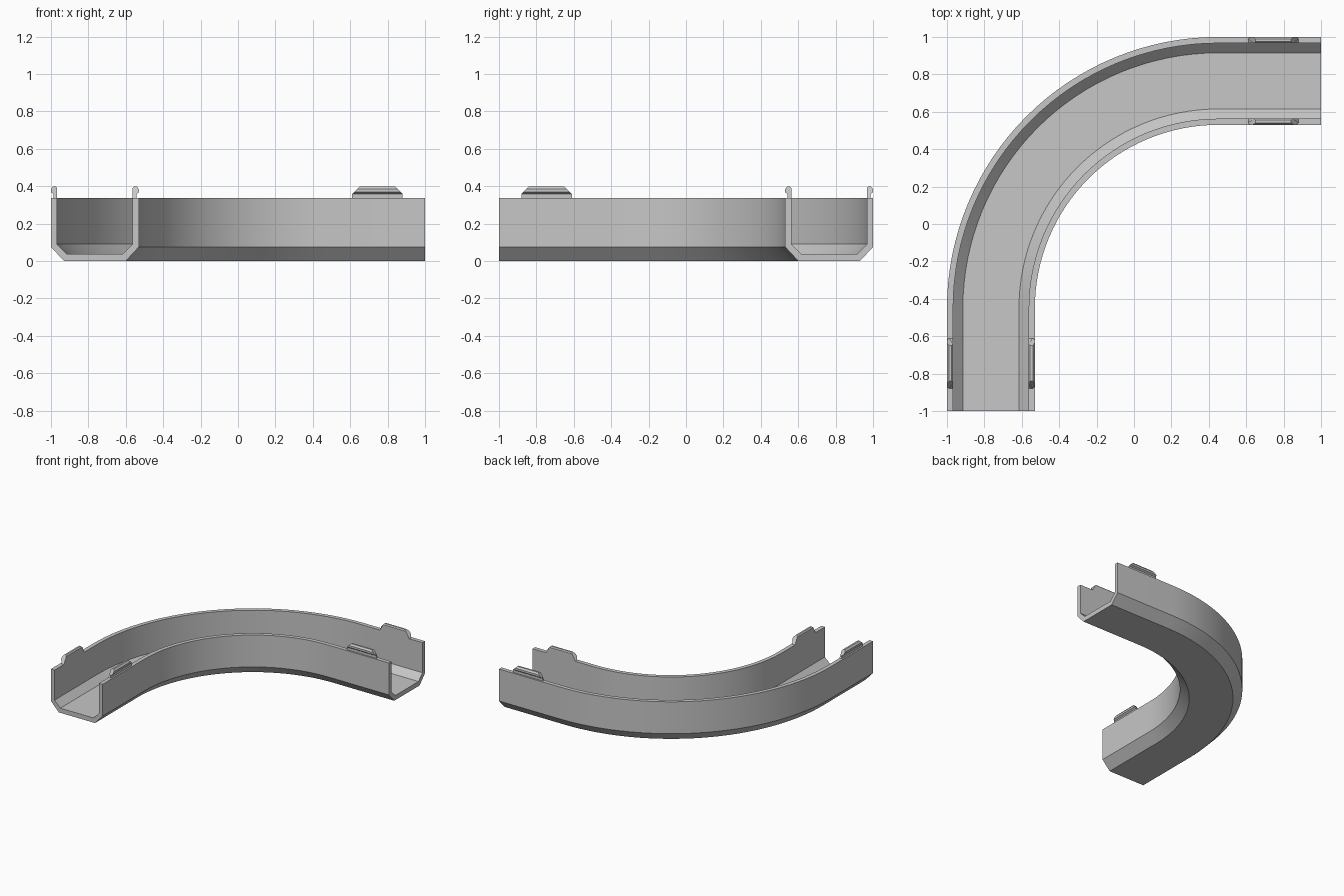
import bpy
import bmesh
from math import sin, cos, pi, radians

cube = bpy.data.objects.get("Cube")
if cube:
    bpy.data.objects.remove(cube)

CENTRE = 0.45      # bend centre is at (CENTRE, -CENTRE)
BEND_STEPS = 32

grey = bpy.data.materials.new("plain grey")
grey.use_nodes = True
colour = (0.57, 0.57, 0.57, 1)
grey.diffuse_color = colour
grey.node_tree.nodes["Principled BSDF"].inputs["Base Color"].default_value = colour


def loft(name, loops):
    """Skin a list of matching closed loops and cap both ends."""
    bm = bmesh.new()
    rings = [[bm.verts.new(p) for p in loop] for loop in loops]
    n = len(rings[0])
    for a, b in zip(rings, rings[1:]):
        for i in range(n):
            j = (i + 1) % n
            bm.faces.new((a[i], a[j], b[j], b[i]))
    bm.faces.new(rings[0])
    bm.faces.new(rings[-1])
    bmesh.ops.recalc_face_normals(bm, faces=bm.faces)
    mesh = bpy.data.meshes.new(name)
    bm.to_mesh(mesh)
    bm.free()
    mesh.materials.append(grey)
    obj = bpy.data.objects.new(name, mesh)
    bpy.context.collection.objects.link(obj)
    bpy.ops.object.select_all(action="DESELECT")
    obj.select_set(True)
    bpy.context.view_layer.objects.active = obj
    bpy.ops.object.shade_smooth_by_angle(angle=radians(25))
    return obj


# Channel section: outer skin, then back along the inner skin
section = [(-1, 0.337), (-1, 0.075), (-0.93, 0), (-0.6, 0), (-0.53, 0.075), (-0.53, 0.337),
           (-0.563, 0.337), (-0.563, 0.09), (-0.615, 0.038), (-0.915, 0.038),
           (-0.967, 0.09), (-0.967, 0.337)]

# Channel: straight end, quarter bend, straight end
loops = [[(x, -1, z) for x, z in section]]
for k in range(BEND_STEPS + 1):
    a = pi / 2 * k / BEND_STEPS
    loops.append([(CENTRE - (CENTRE - x) * cos(a), -CENTRE + (CENTRE - x) * sin(a), z)
                  for x, z in section])
loops.append([(1, -x, z) for x, z in section])
loft("curved_channel", loops)

# Snap clips: thin neck with an outward bead, ends tapering toward the top
# (distance outward from the wall's inner face, height)
clip = [(0, 0.335), (0.02, 0.335), (0.02, 0.358), (0.033, 0.368), (0.033, 0.384),
        (0.022, 0.398), (0.008, 0.398), (0, 0.39)]


def clip_end(inner_x, outward, y, direction):
    return [(inner_x + outward * d, y + direction * max(0, z - 0.358), z) for d, z in clip]


for wall, inner_x, outward in (("outer", -0.967, -1), ("inner", -0.563, 1)):
    pair = [clip_end(inner_x, outward, -0.88, 1), clip_end(inner_x, outward, -0.61, -1)]
    loft("front_" + wall + "_clip", pair)
    loft("side_" + wall + "_clip", [[(-y, -x, z) for x, y, z in loop] for loop in pair])
